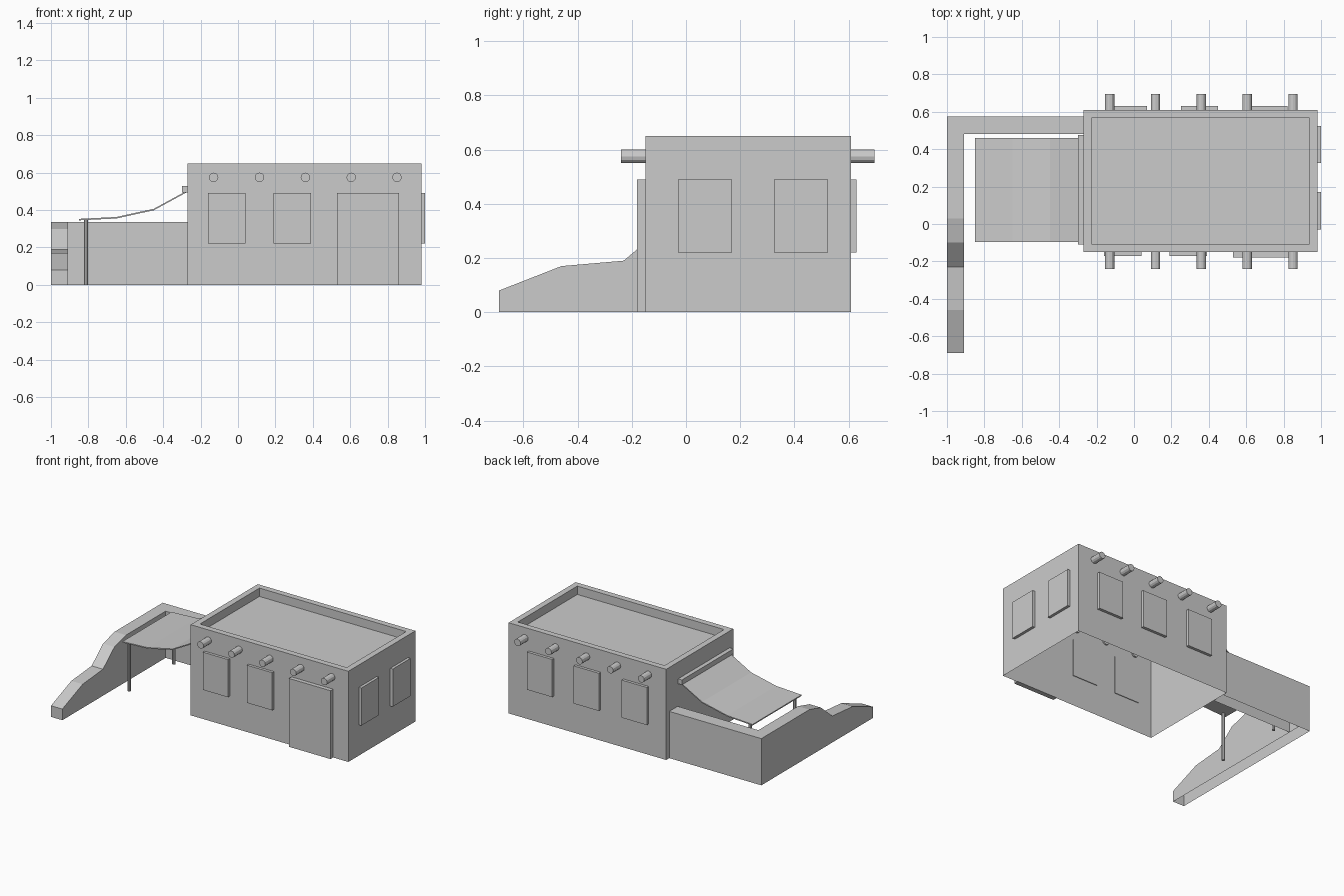
import bpy, bmesh
from mathutils import Vector, Matrix

cube = bpy.data.objects.get("Cube")
if cube:
    bpy.data.objects.remove(cube, do_unlink=True)

# Single plaster colour
plaster = bpy.data.materials.new("grey_plaster")
plaster.use_nodes = True
grey = (0.6, 0.6, 0.6, 1)
plaster.diffuse_color = grey
plaster.node_tree.nodes["Principled BSDF"].inputs["Base Color"].default_value = grey


def finish(name, bm):
    mesh = bpy.data.meshes.new(name)
    bm.to_mesh(mesh)
    bm.free()
    mesh.materials.append(plaster)
    obj = bpy.data.objects.new(name, mesh)
    bpy.context.collection.objects.link(obj)
    return obj


def open_bottom(bm):
    bm.normal_update()
    under = [f for f in bm.faces if f.normal.z < -0.9]
    bmesh.ops.delete(bm, geom=under, context='FACES_ONLY')


def box_mesh(low, high):
    low, high = Vector(low), Vector(high)
    bm = bmesh.new()
    bmesh.ops.create_cube(bm, size=1)
    bmesh.ops.scale(bm, vec=high - low, verts=bm.verts)
    bmesh.ops.translate(bm, vec=(low + high) / 2, verts=bm.verts)
    return bm


def box(name, low, high):
    return finish(name, box_mesh(low, high))


def prism_mesh(points, offset):
    """Closed prism: a flat outline swept along an offset."""
    bm = bmesh.new()
    near = [bm.verts.new(p) for p in points]
    far = [bm.verts.new(Vector(p) + Vector(offset)) for p in points]
    bm.faces.new(near)
    bm.faces.new(far[::-1])
    for i in range(len(near)):
        j = (i + 1) % len(near)
        bm.faces.new((near[j], near[i], far[i], far[j]))
    bmesh.ops.recalc_face_normals(bm, faces=bm.faces)
    return bm


def rod(name, centre, radius, length, sides, rotation=Matrix()):
    bm = bmesh.new()
    bmesh.ops.create_cone(bm, cap_ends=True, segments=sides, radius1=radius,
                          radius2=radius, depth=length,
                          matrix=Matrix.Translation(centre) @ rotation)
    return finish(name, bm)


# House shell with a sunken flat roof
LEFT, RIGHT, FRONT, BACK, TOP = -0.27, 0.98, -0.15, 0.61, 0.65
bm = box_mesh((LEFT, FRONT, 0), (RIGHT, BACK, TOP))
open_bottom(bm)
bm.normal_update()
roof = [f for f in bm.faces if f.normal.z > 0.9]
bmesh.ops.inset_region(bm, faces=roof, thickness=0.043, use_even_offset=True)
bmesh.ops.inset_region(bm, faces=roof, thickness=0, depth=-0.06)
finish("house", bm)

# Shutters and door
W, SILL, LINTEL, PROUD = 0.2, 0.22, 0.49, 0.02
for i, x in enumerate((-0.16, 0.19)):
    box(f"front_window_{i}", (x, FRONT - PROUD, SILL), (x + W, FRONT + 0.005, LINTEL))
for i, x in enumerate((-0.13, 0.25, 0.62)):
    box(f"back_window_{i}", (x, BACK - 0.005, SILL), (x + W, BACK + PROUD, LINTEL))
for i, y in enumerate((-0.03, 0.325)):
    box(f"side_window_{i}", (RIGHT - 0.005, y, SILL), (RIGHT + PROUD, y + W, LINTEL))
box("door", (0.53, FRONT - 0.03, 0), (0.86, FRONT + 0.005, LINTEL))

# Roof beam ends poking out of the front and back walls
for i in range(5):
    x = -0.13 + i * 0.245
    for side, y in (("front", FRONT - 0.04), ("back", BACK + 0.035)):
        rod(f"{side}_beam_{i}", (x, y, 0.575), 0.025, 0.1, 12,
            Matrix.Rotation(1.5707963, 4, 'X'))

# Yard wall: a crumbling side run and a level back run
side = [(-0.69, 0), (-0.69, 0.08), (-0.46, 0.17), (-0.23, 0.19),
        (-0.1, 0.3), (0.03, 0.335), (0.575, 0.335), (0.575, 0)]
bm = prism_mesh([(-1, y, z) for y, z in side], (0.09, 0, 0))
open_bottom(bm)
finish("yard_side_wall", bm)
bm = box_mesh((-0.91, 0.48, 0), (LEFT, 0.575, 0.335))
open_bottom(bm)
finish("yard_back_wall", bm)

# Sagging awning, its wall rail and two posts
sag = [(-0.85, 0.353), (-0.65, 0.363), (-0.45, 0.407), (-0.27, 0.505)]
outline = sag + [(x, z - 0.008) for x, z in reversed(sag)]
finish("awning", prism_mesh([(x, -0.095, z) for x, z in outline], (0, 0.555, 0)))
box("awning_rail", (-0.3, -0.11, 0.495), (LEFT, 0.475, 0.53))
for i, y in enumerate((-0.07, 0.435)):
    rod(f"awning_post_{i}", (-0.813, y, 0.174), 0.011, 0.348, 8)
